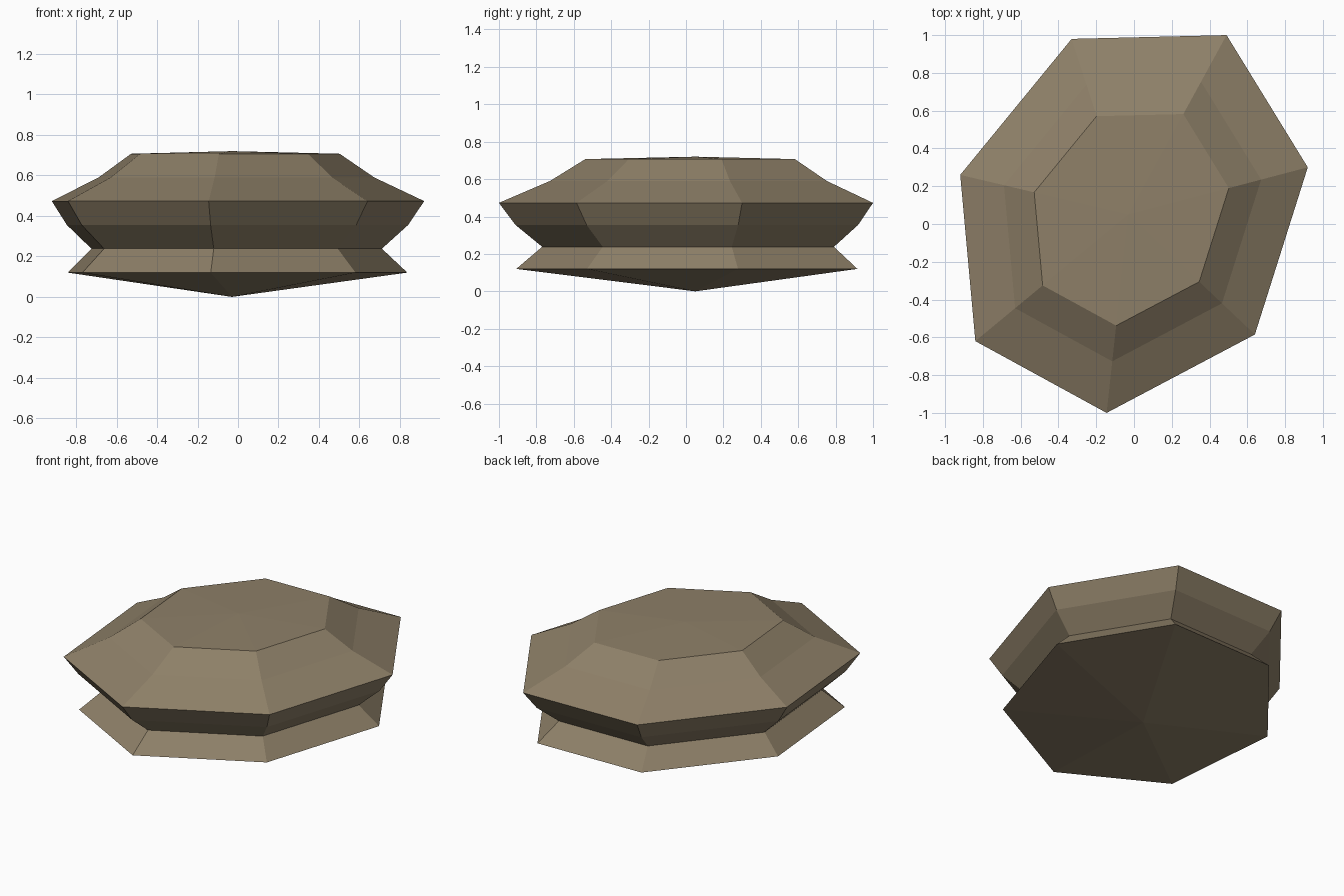
import bpy, bmesh

if "Cube" in bpy.data.objects:
    bpy.data.objects.remove(bpy.data.objects["Cube"])

# Stone colour
mat = bpy.data.materials.new("brown_stone")
mat.diffuse_color = (0.27, 0.215, 0.138, 1)
mat.use_nodes = True
mat.node_tree.nodes["Principled BSDF"].inputs["Base Color"].default_value = mat.diffuse_color

# Irregular seven-sided outline at the widest level, counter-clockwise
outline = [(0.49, 1.0), (-0.33, 0.98), (-0.92, 0.26), (-0.84, -0.62),
           (-0.145, -1.0), (0.64, -0.585), (0.92, 0.30)]
CX, CY = -0.03, 0.05
# Stacked levels: (height, outline scale)
levels = [(0.12, 0.912), (0.238, 0.78), (0.355, 0.916),
          (0.473, 1.0), (0.59, 0.74), (0.707, 0.56)]

bm = bmesh.new()
rings = [[bm.verts.new((CX + (x - CX) * s, CY + (y - CY) * s, z)) for x, y in outline]
         for z, s in levels]
bottom = bm.verts.new((CX, CY, 0))
top = bm.verts.new((CX, CY, 0.72))
n = len(outline)
for i in range(n):
    j = (i + 1) % n
    # Side bands
    for a, b in zip(rings, rings[1:]):
        bm.faces.new((a[i], a[j], b[j], b[i]))
    # Shallow cones closing the underside and the top
    bm.faces.new((rings[0][j], rings[0][i], bottom))
    bm.faces.new((rings[-1][i], rings[-1][j], top))
bmesh.ops.recalc_face_normals(bm, faces=bm.faces)

mesh = bpy.data.meshes.new("rock")
bm.to_mesh(mesh)
bm.free()
mesh.materials.append(mat)
rock = bpy.data.objects.new("rock", mesh)
bpy.context.collection.objects.link(rock)
